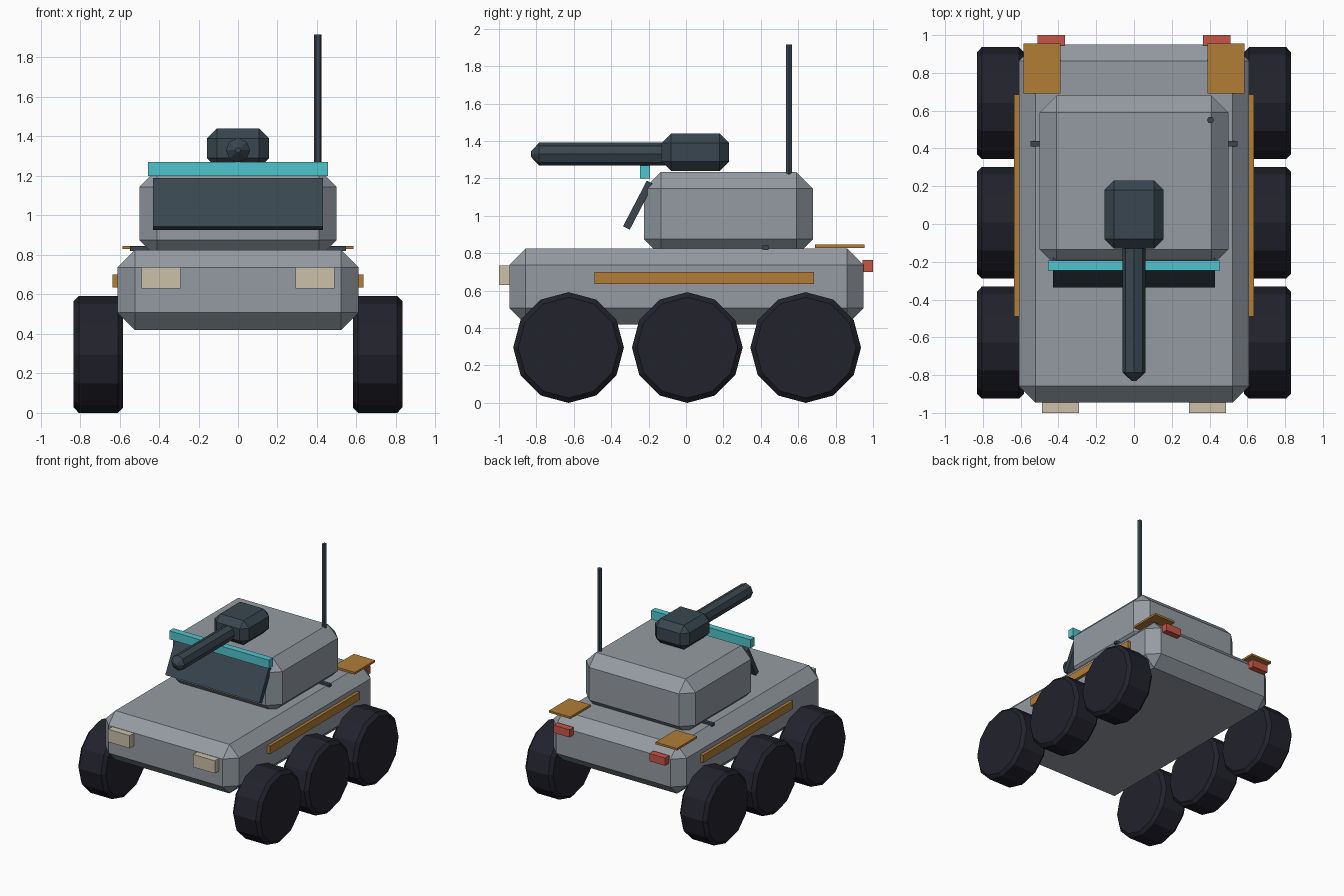
import bpy
import math

cube = bpy.data.objects.get("Cube")
if cube:
    bpy.data.objects.remove(cube, do_unlink=True)


def material(name, rgb):
    mat = bpy.data.materials.new(name)
    mat.use_nodes = True
    mat.diffuse_color = (*rgb, 1)
    mat.node_tree.nodes["Principled BSDF"].inputs["Base Color"].default_value = (*rgb, 1)
    return mat


grey = material("armour grey", (0.30, 0.33, 0.365))
slate = material("dark slate", (0.040, 0.062, 0.080))
rubber = material("tyre black", (0.016, 0.016, 0.026))
orange = material("orange trim", (0.44, 0.205, 0.038))
cyan = material("cyan glass", (0.08, 0.55, 0.61))
red = material("tail red", (0.58, 0.09, 0.06))
cream = material("lamp cream", (0.60, 0.53, 0.40))


def finish(obj, name, mat, bevel, limit):
    obj.name = name
    obj.data.materials.append(mat)
    if bevel:
        mod = obj.modifiers.new("chamfer", 'BEVEL')
        mod.width = bevel
        mod.segments = 1
        mod.limit_method = 'ANGLE'
        mod.angle_limit = math.radians(limit)
    return obj


def box(name, mat, x, y, z, bevel=0):
    """Box from (min, max) spans on each axis, with chamfered edges."""
    spans = (x, y, z)
    bpy.ops.mesh.primitive_cube_add(size=1, location=[(a + b) / 2 for a, b in spans])
    obj = bpy.context.object
    obj.scale = [b - a for a, b in spans]
    bpy.ops.object.transform_apply(location=False, rotation=False, scale=True)
    return finish(obj, name, mat, bevel, 30)


def cylinder(name, mat, sides, radius, depth, location, rotation=(0, 0, 0), bevel=0):
    bpy.ops.mesh.primitive_cylinder_add(vertices=sides, radius=radius, depth=depth,
                                        location=location, rotation=rotation)
    return finish(bpy.context.object, name, mat, bevel, 60)


# Armoured body
box("hull", grey, (-0.61, 0.61), (-0.945, 0.95), (0.42, 0.825), 0.088)
box("turret", grey, (-0.5, 0.5), (-0.225, 0.68), (0.785, 1.235), 0.09)

# Gun
quarter = math.pi / 2
box("gun_housing", slate, (-0.157, 0.157), (-0.13, 0.23), (1.24, 1.44), 0.05)
cylinder("gun_barrel", slate, 8, 0.062, 0.83, (0, -0.415, 1.33), (quarter, 0, 0), 0.045)

# Sloped front shield and sight bar
shield = box("front_shield", slate, (-0.43, 0.43), (-0.275, -0.235), (0.92, 1.195))
shield.rotation_euler.x = -0.48
box("sight_bar", cyan, (-0.455, 0.455), (-0.247, -0.193), (1.20, 1.27))

# Aerial and the crossbar under the turret
cylinder("aerial", slate, 6, 0.019, 0.695, (0.405, 0.55, 1.568), (0, 0, math.pi / 6))
box("turret_crossbar", slate, (-0.548, 0.548), (0.41, 0.44), (0.82, 0.842))

# Mirrored parts
for side, label in ((1, "left"), (-1, "right")):
    def span(a, b):
        return tuple(sorted((side * a, side * b)))

    box(label + "_headlight", cream, span(0.29, 0.488), (-1.0, -0.94), (0.63, 0.735))
    box(label + "_tail_light", red, span(0.365, 0.51), (0.945, 1.0), (0.70, 0.763))
    box(label + "_side_strip", orange, span(0.60, 0.635), (-0.49, 0.685), (0.635, 0.70))
    box(label + "_rear_plate", orange, span(0.39, 0.585), (0.69, 0.955), (0.829, 0.846))

    for place, y in (("front", -0.628), ("middle", 0.007), ("rear", 0.64)):
        cylinder(f"{label}_{place}_wheel", rubber, 12, 0.296, 0.25,
                 (side * 0.707, y, 0.296), (0, quarter, 0), 0.026)
